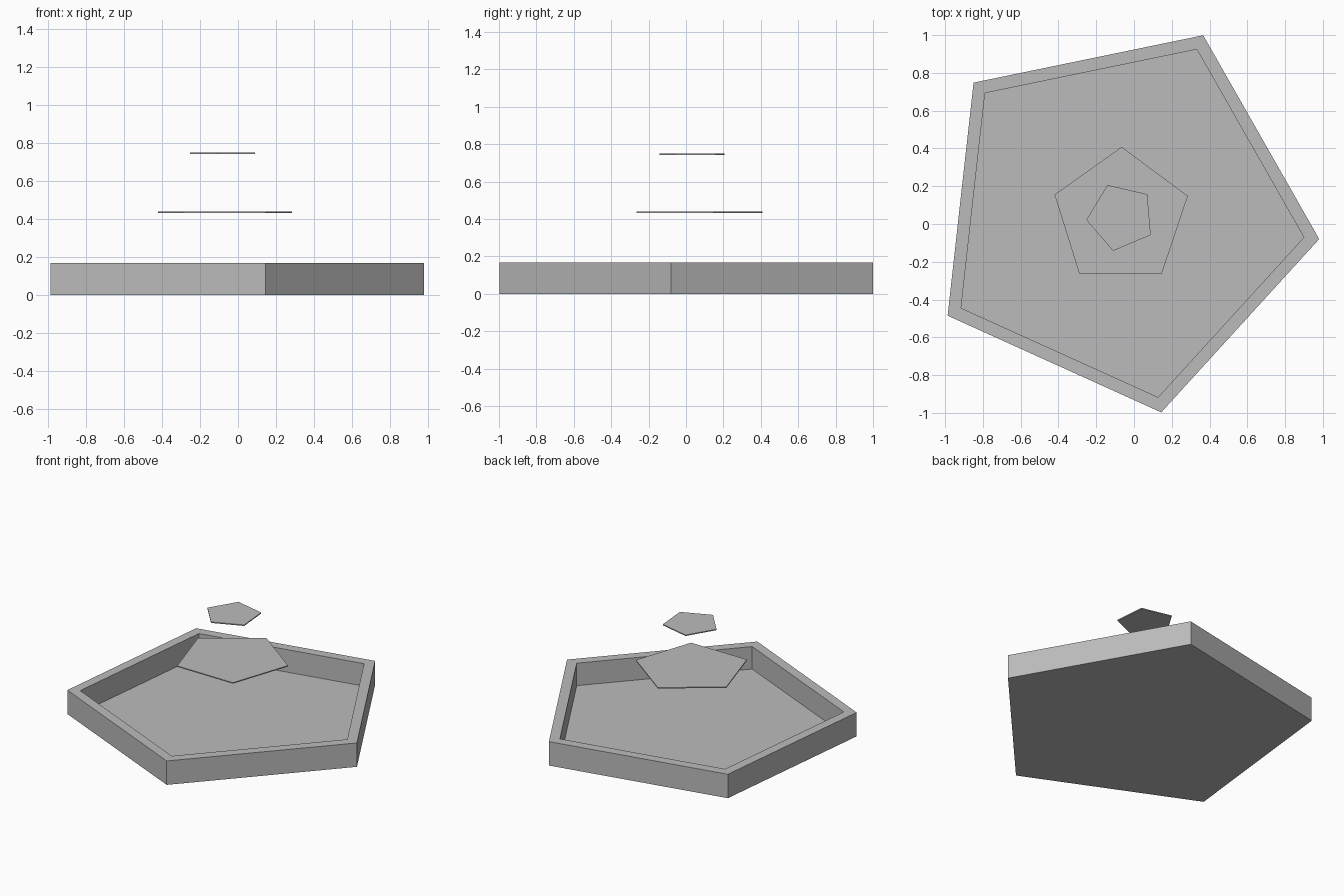
import bpy, bmesh, math

cube = bpy.data.objects.get("Cube")
if cube:
    bpy.data.objects.remove(cube, do_unlink=True)

CENTRE = (-0.069, 0.037)
SIDES = 5

grey = bpy.data.materials.new("grey")
grey.use_nodes = True
colour = (0.5, 0.5, 0.5, 1)
grey.diffuse_color = colour
grey.node_tree.nodes["Principled BSDF"].inputs["Base Color"].default_value = colour


def ring(bm, radius, turn, z):
    """Regular pentagon of vertices about the shared centre."""
    angles = [math.radians(turn) + math.tau * i / SIDES for i in range(SIDES)]
    return [bm.verts.new((CENTRE[0] + radius * math.cos(a),
                          CENTRE[1] + radius * math.sin(a), z)) for a in angles]


def loft(name, turn, profile):
    """Close a stack of (radius, z) rings with a cap at both ends."""
    bm = bmesh.new()
    rings = [ring(bm, r, turn, z) for r, z in profile]
    for a, b in zip(rings, rings[1:]):
        for i in range(SIDES):
            j = (i + 1) % SIDES
            bm.faces.new((a[i], a[j], b[j], b[i]))
    bm.faces.new(rings[0][::-1])
    bm.faces.new(rings[-1])
    bmesh.ops.recalc_face_normals(bm, faces=bm.faces)
    mesh = bpy.data.meshes.new(name)
    bm.to_mesh(mesh)
    bm.free()
    mesh.materials.append(grey)
    obj = bpy.data.objects.new(name, mesh)
    bpy.context.collection.objects.link(obj)
    return obj


# Basin: outer wall, flat rim, inner wall and floor
loft("basin", -6.35, [(1.056, 0), (1.056, 0.168), (0.974, 0.168), (0.974, 0.01)])

# Two thin plates floating above the basin
loft("middle_plate", 17.4, [(0.371, 0.432), (0.371, 0.439)])
loft("top_plate", -31.1, [(0.184, 0.743), (0.184, 0.75)])
